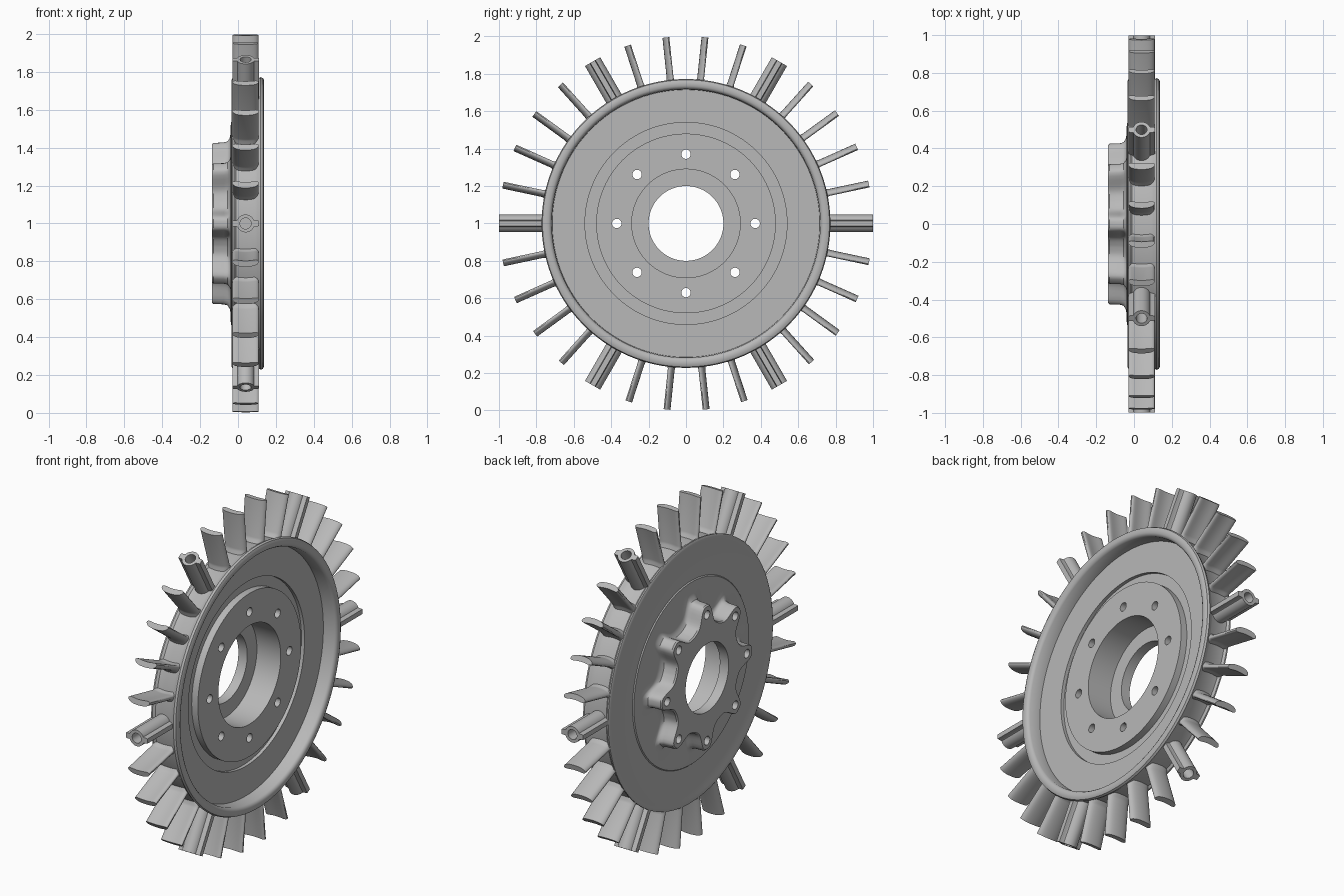
import bpy, bmesh
from math import sin, cos, pi, radians, degrees

cube = bpy.data.objects.get("Cube")
if cube:
    bpy.data.objects.remove(cube)

steel = bpy.data.materials.new("plain_grey_metal")
steel.use_nodes = True
steel.diffuse_color = (0.48, 0.48, 0.48, 1)
steel.node_tree.nodes["Principled BSDF"].inputs["Base Color"].default_value = (0.48, 0.48, 0.48, 1)

AXLE_Z = 1.0
MID_X = 0.04      # middle of the blade band


def loft(name, rings, closed=False):
    """Skin a list of equal-length closed rings of points."""
    bm = bmesh.new()
    loops = [[bm.verts.new(p) for p in ring] for ring in rings]
    pairs = list(zip(loops, loops[1:]))
    if closed:
        pairs.append((loops[-1], loops[0]))
    else:
        bm.faces.new(loops[0])
        bm.faces.new(loops[-1])
    for a, b in pairs:
        n = len(a)
        for i in range(n):
            j = (i + 1) % n
            bm.faces.new((a[i], a[j], b[j], b[i]))
    bmesh.ops.recalc_face_normals(bm, faces=bm.faces)
    mesh = bpy.data.meshes.new(name)
    bm.to_mesh(mesh)
    bm.free()
    mesh.materials.append(steel)
    obj = bpy.data.objects.new(name, mesh)
    bpy.context.collection.objects.link(obj)
    return obj


def smooth(obj, angle=35):
    bpy.ops.object.select_all(action='DESELECT')
    obj.select_set(True)
    bpy.context.view_layer.objects.active = obj
    bpy.ops.object.shade_smooth_by_angle(angle=radians(angle))


def radial(angle, r, x, t):
    """Point at radius r, axial x and tangential offset t on a spoke."""
    return (x, r * cos(angle) - t * sin(angle),
            AXLE_Z + r * sin(angle) + t * cos(angle))


# Wheel disc: a turned profile (x, radius) plus a lobed hub
def lobe(a):
    off = (degrees(a) + 22.5) % 45 - 22.5
    return 0.305 + 0.12 / (1 + (off / 8.5) ** 4)


turned = [(-0.08, 0.2), (-0.08, 0.29), (0.075, 0.29), (0.075, 0.48),
          (0.035, 0.48), (0.035, 0.54), (0.055, 0.54), (0.055, 0.715),
          (0.122, 0.718), (0.132, 0.725),
          (0.1375, 0.735), (0.1375, 0.755), (0.132, 0.767), (0.12, 0.772),
          (0.105, 0.765), (0.09, 0.755), (-0.01, 0.755), (-0.022, 0.765),
          (-0.03, 0.765), (-0.035, 0.755), (-0.035, 0.74), (-0.03, 0.725),
          (-0.03, 0.54), (-0.036, 0.535), (-0.039, 0.515)]
lobed = [(-0.04, 0.045), (-0.044, 0.025), (-0.055, 0.008), (-0.075, 0.002),
         (-0.13, 0.0), (-0.1375, -0.007)]
N = 240
angles = [2 * pi * i / N for i in range(N)]
rings = [[radial(a, r, x, 0) for a in angles] for x, r in turned]
rings += [[radial(a, lobe(a) + grow, x, 0) for a in angles] for x, grow in lobed]
rings.append([radial(a, 0.2, -0.1375, 0) for a in angles])
disc = loft("wheel_disc", rings, closed=True)

# Eight bolt holes through the hub bosses
for k in range(8):
    c = 2 * pi * k / 8
    hole = [[(x, 0.37 * cos(c) + 0.025 * cos(2 * pi * i / 24),
              AXLE_Z + 0.37 * sin(c) + 0.025 * sin(2 * pi * i / 24))
             for i in range(24)] for x in (-0.3, 0.3)]
    cutter = loft("bolt_hole_cutter", hole)
    cutter.hide_render = True
    mod = disc.modifiers.new("bolt_hole", 'BOOLEAN')
    mod.object = cutter
    mod.operation = 'DIFFERENCE'
    mod.solver = 'EXACT'
    bpy.context.view_layer.objects.active = disc
    bpy.ops.object.modifier_apply(modifier=mod.name)
    bpy.data.objects.remove(cutter)
smooth(disc)


# Curved blade cross-section: cupped strip with rounded edges
def blade_section(angle, r, scale):
    steps = 14
    top, low = [], []
    for i in range(steps + 1):
        s = -cos(pi * i / steps)
        bow = 0.011 * (0.5 - s * s)
        half = scale * 0.016 * max(0.2, (1 - s ** 6) ** 0.5)
        top.append(radial(angle, r, MID_X + 0.069 * s, bow + half))
        low.append(radial(angle, r, MID_X + 0.069 * s, bow - half))
    return top + low[::-1]


# Tube cross-section: round barrel with a thin wing on each side
def barrel_section(angle, r, bore):
    pts = []
    for i in range(96):
        a = 2 * pi * i / 96
        wing = min(0.07 / max(abs(cos(a)), 0.01), 0.016 / max(abs(sin(a)), 0.01))
        rad = 0.029 if bore else max(0.047, wing)
        pts.append(radial(angle, r, MID_X + rad * cos(a), rad * sin(a)))
    return pts


# Thirty spokes: every fifth is a winged tube, the rest are blades
for k in range(30):
    a = 2 * pi * k / 30
    if k % 5 == 0:
        part = loft("winged_tube", [barrel_section(a, r, bore) for r, bore in
                                    ((0.74, False), (0.999, False), (0.999, True), (0.8, True))])
    else:
        part = loft("blade", [blade_section(a, r, s) for r, s in
                              ((0.74, 2.0), (0.76, 1.6), (0.772, 1.15), (0.785, 1.0), (1.0, 1.0))])
    smooth(part)
